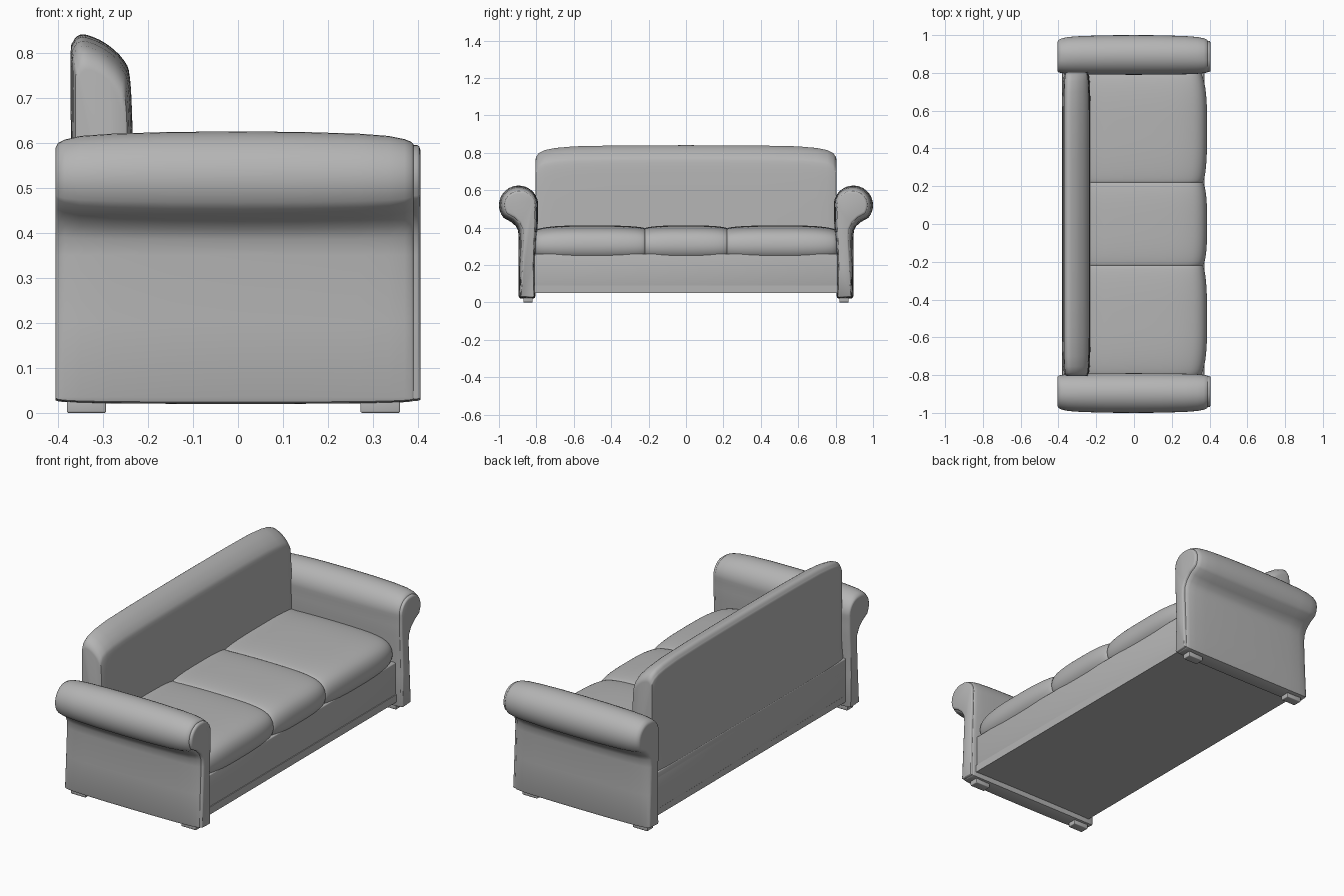
import bpy, bmesh, math
from mathutils import Vector

if "Cube" in bpy.data.objects:
    bpy.data.objects.remove(bpy.data.objects["Cube"])

grey = bpy.data.materials.new("upholstery_grey")
grey.diffuse_color = (.46, .46, .46, 1)
grey.use_nodes = True
grey.node_tree.nodes["Principled BSDF"].inputs["Base Color"].default_value = grey.diffuse_color


def finish(bm, name, angle=40):
    bmesh.ops.recalc_face_normals(bm, faces=bm.faces)
    me = bpy.data.meshes.new(name)
    bm.to_mesh(me)
    bm.free()
    me.materials.append(grey)
    me.shade_smooth()
    me.set_sharp_from_angle(angle=math.radians(angle))
    ob = bpy.data.objects.new(name, me)
    bpy.context.collection.objects.link(ob)
    return ob


def loft(name, rings, angle=40):
    bm = bmesh.new()
    vs = [[bm.verts.new(p) for p in r] for r in rings]
    n = len(vs[0])
    for a, b in zip(vs, vs[1:]):
        for i in range(n):
            j = (i + 1) % n
            bm.faces.new((a[i], a[j], b[j], b[i]))
    bm.faces.new(vs[0])
    bm.faces.new(vs[-1])
    return finish(bm, name, angle)


def box(name, x, y, z, bevel=0.0):
    bm = bmesh.new()
    bmesh.ops.create_cube(bm, size=1)
    for v in bm.verts:
        v.co = [(r[0] + r[1]) / 2 + c * (r[1] - r[0]) for r, c in zip((x, y, z), v.co)]
    if bevel:
        bmesh.ops.bevel(bm, geom=bm.edges[:], offset=bevel, segments=3,
                        profile=0.5, affect='EDGES')
    return finish(bm, name)


def spline(pts, sub=4):
    # closed Catmull-Rom curve through the points
    p = [Vector(q) for q in pts]
    n, out = len(p), []
    for i in range(n):
        a, b, c, d = p[i - 1], p[i], p[(i + 1) % n], p[(i + 2) % n]
        for k in range(sub):
            t = k / sub
            out.append(0.5 * (2 * b + (c - a) * t + (2 * a - 5 * b + 4 * c - d) * t * t
                              + (3 * b - a - 3 * c + d) * t ** 3))
    return out


def inset(pts, d):
    # shrink a counter-clockwise profile, less near the floor and on the inner side
    out = []
    for i, p in enumerate(pts):
        t = (pts[(i + 1) % len(pts)] - pts[i - 1]).normalized()
        side = .5 + .5 * min(1, max(0, (p.x - .79) / .09))
        out.append(p + Vector((-t.y, t.x)) * d * side * min(1, 0.3 + 1.6 * p.y))
    return out


# Rolled arm profile (y, z)
arm = [Vector((.895 + .105 * math.cos(math.radians(a)), .52 + .105 * math.sin(math.radians(a))))
       for a in range(-40, 191, 10)]
arm += [Vector(p) for p in [(.791, .46), (.793, .41), (.798, .33), (.805, .2), (.805, .035),
                            (.809, .024), (.82, .02), (.88, .02), (.891, .024), (.895, .035),
                            (.895, .2), (.895, .35), (.898, .385), (.91, .408), (.935, .43)]]
arm_steps = [(-.405, .042), (-.405, .036), (-.400, .026), (-.385, .018), (-.35, .010),
             (-.28, .005), (-.15, .001), (0, 0), (.14, .001), (.27, .005), (.335, .010),
             (.37, .017), (.385, .023), (.390, .029), (.391, .034)]
panel_steps = [(.38, .030), (.398, .030), (.403, .034), (.405, .042)]

for s, side in ((1, "left"), (-1, "right")):
    for name, steps in (("arm", arm_steps), ("arm_front_panel", panel_steps)):
        loft(f"{side}_{name}", [[(x, s * p.x, p.y) for p in inset(arm, d)] for x, d in steps], 50)
    # Feet
    for x, end in (((-.38, -.293), "back"), ((.272, .36), "front")):
        y = sorted((s * .82, s * .869))
        box(f"{side}_{end}_foot", x, y, (0, .035), .004)

# Base with lower trim
box("base", (-.38, .368), (-.81, .81), (.085, .26), .006)
box("base_trim", (-.376, .372), (-.81, .81), (.05, .09))
box("back_rail", (-.38, -.25), (-.81, .81), (.2, .285), .006)

# Backrest
back = spline([(-.37, .24), (-.24, .24), (-.23, .25), (-.231, .45), (-.234, .62), (-.240, .745),
               (-.255, .785), (-.29, .818), (-.325, .836), (-.35, .84), (-.366, .825),
               (-.372, .79), (-.371, .6), (-.37, .4)])
half = [(.2, .999, 1), (.4, .997, 1), (.6, .99, 1), (.7, .975, .98), (.755, .957, .95),
        (.787, .93, .90), (.802, .895, .84), (.805, .87, .76)]
steps = [(-y, k, w) for y, k, w in reversed(half)] + [(0, 1, 1)] + half
loft("backrest", [[(-.303 + (p.x + .303) * w, y, .24 + (p.y - .24) * k) for p in back]
                  for y, k, w in steps])

# Seat cushions, crowned across the top and rolled over the front
seat = spline([(-.28, .234), (0, .234), (.3, .234), (.35, .238), (.376, .262), (.387, .30),
               (.379, .345), (.352, .378), (.30, .398), (.2, .409), (0, .412), (-.2, .407),
               (-.28, .395)])


def cushion(name, y0, y1, soft0, soft1):
    rings, n = [], 24
    for i in range(n + 1):
        u = -math.cos(math.pi * i / n)
        soft = soft0 if u < 0 else soft1
        d = soft * (1 - (1 - abs(u) ** 3) ** 0.6)
        y = (y0 + y1) / 2 + u * (y1 - y0) / 2
        rings.append([(p.x - d * max(0, (p.x + .28) / .66), y,
                       .3 + (p.y - .3) * (1 - d * (6 if p.y > .3 else 4))) for p in seat])
    loft(name, rings, 50)


cushion("seat_cushion_middle", -.22, .22, .024, .024)
cushion("seat_cushion_left", .22, .805, .024, .04)
cushion("seat_cushion_right", -.805, -.22, .04, .024)
